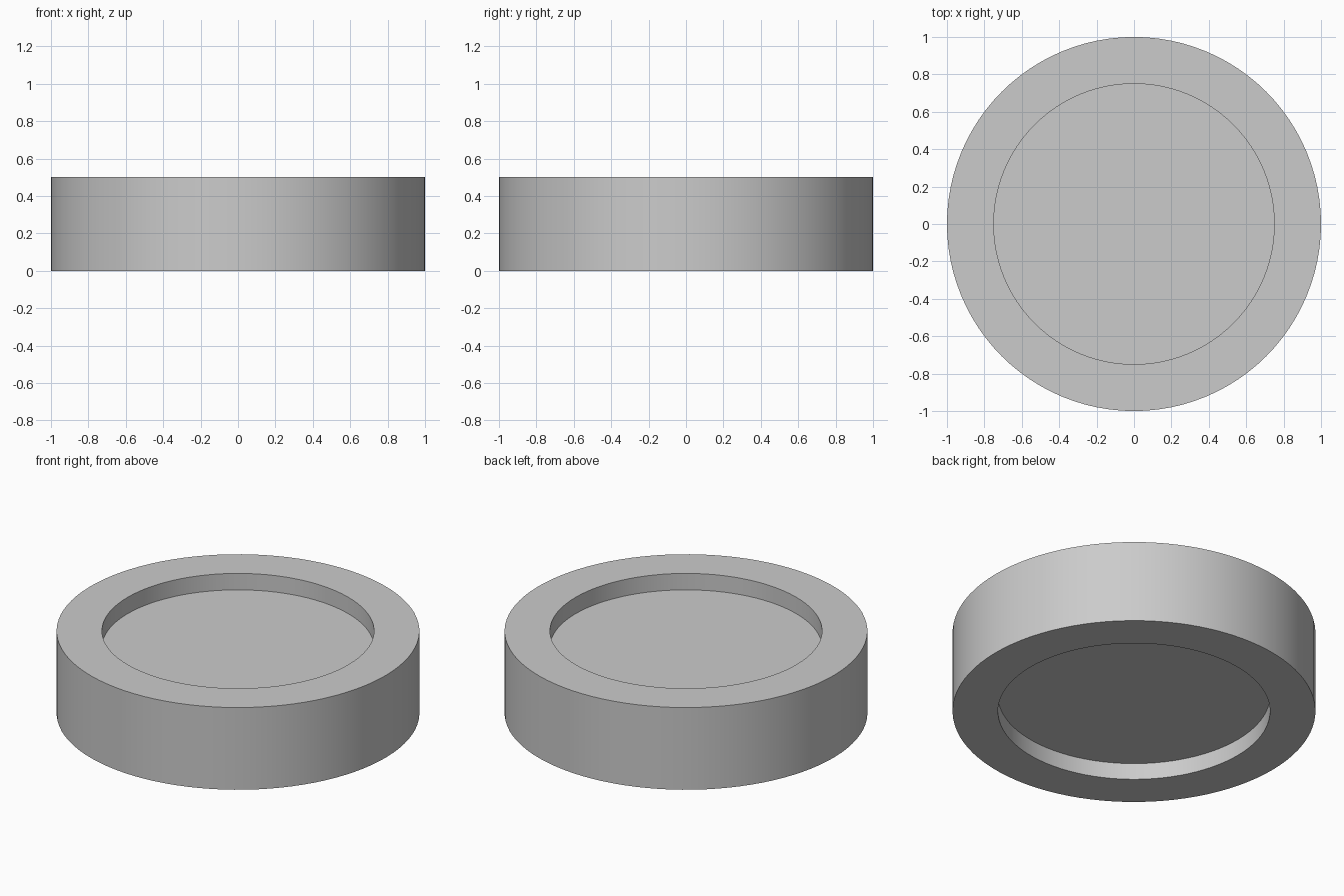
import bpy, bmesh, math
from mathutils import Vector

if "Cube" in bpy.data.objects:
    bpy.data.objects.remove(bpy.data.objects["Cube"])

SEGMENTS = 96
# Half cross-section (radius, height): rim with a shallow recess on both faces
PROFILE = [(0.75, 0.10), (0.75, 0.0), (1.0, 0.0),
           (1.0, 0.5), (0.75, 0.5), (0.75, 0.40)]

bm = bmesh.new()

# Stack of rings following the profile
rings = []
for r, z in PROFILE:
    rings.append([bm.verts.new(Vector((r * math.cos(a), r * math.sin(a), z)))
                  for a in (2 * math.pi * i / SEGMENTS for i in range(SEGMENTS))])

# Walls and flat rims
for low, high in zip(rings, rings[1:]):
    for i in range(SEGMENTS):
        j = (i + 1) % SEGMENTS
        bm.faces.new((low[i], low[j], high[j], high[i]))

# Recess floors
bm.faces.new(rings[0][::-1])
bm.faces.new(rings[-1])
bmesh.ops.recalc_face_normals(bm, faces=bm.faces)

mesh = bpy.data.meshes.new("recessed_disc")
bm.to_mesh(mesh)
bm.free()
disc = bpy.data.objects.new("recessed_disc", mesh)
bpy.context.collection.objects.link(disc)

# Smooth round walls, crisp rim edges
bpy.context.view_layer.objects.active = disc
disc.select_set(True)
bpy.ops.object.shade_smooth_by_angle(angle=math.radians(30))
